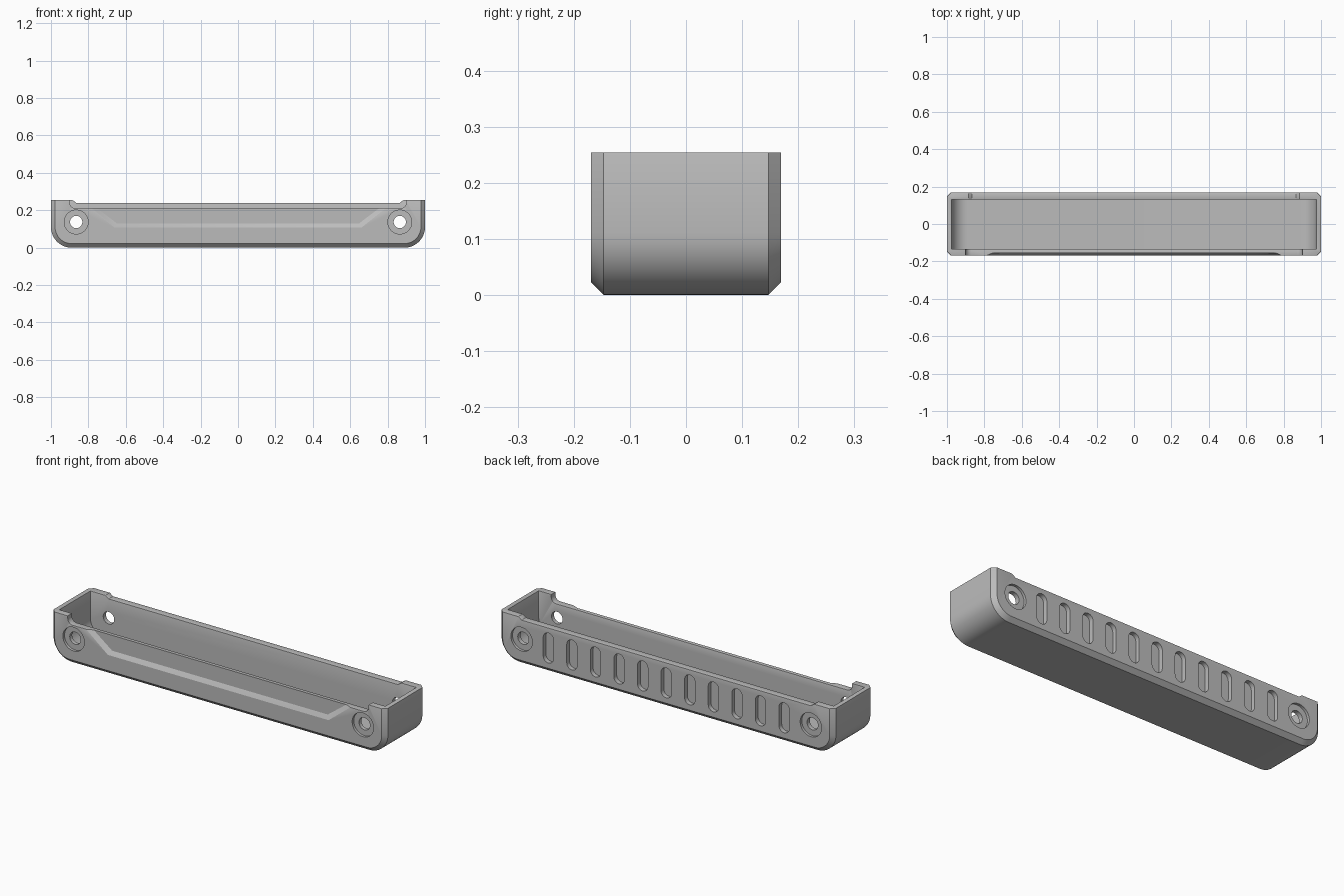
import bpy
import bmesh
from math import sin, cos, pi

cube = bpy.data.objects.get("Cube")
if cube:
    bpy.data.objects.remove(cube, do_unlink=True)

grey = bpy.data.materials.new("plain grey")
grey.use_nodes = True
COLOUR = (0.5, 0.5, 0.5, 1)
grey.diffuse_color = COLOUR
grey.node_tree.nodes["Principled BSDF"].inputs["Base Color"].default_value = COLOUR

TOP, DEPTH, CHAMFER = 0.254, 0.169, 0.022


def arc(cx, cz, r, start, end, steps=12):
    return [(cx + r * cos(start + (end - start) * i / steps),
             cz + r * sin(start + (end - start) * i / steps)) for i in range(steps + 1)]


def tray_outline(half, bottom, top, r):
    """Upright rectangle with rounded bottom corners."""
    right = arc(half - r, bottom + r, r, -pi / 2, 0) + [(half, top)]
    return right + [(-x, z) for x, z in reversed(right)]


def stadium(cx, cz, r, straight):
    return (arc(cx, cz + straight / 2, r, 0, pi)
            + arc(cx, cz - straight / 2, r, pi, 2 * pi))


def circle(cx, cz, r):
    return arc(cx, cz, r, 0, 2 * pi, 40)[:-1]


def mirrored(points):
    return points + [(-x, z) for x, z in reversed(points)]


def loft(name, sections):
    """Solid through matching outlines placed along y."""
    bm = bmesh.new()
    rings = [[bm.verts.new((x, y, z)) for x, z in pts] for y, pts in sections]
    for a, b in zip(rings, rings[1:]):
        for i in range(len(a)):
            j = (i + 1) % len(a)
            bm.faces.new((a[i], a[j], b[j], b[i]))
    bm.faces.new(rings[0])
    bm.faces.new(rings[-1])
    bmesh.ops.recalc_face_normals(bm, faces=bm.faces)
    mesh = bpy.data.meshes.new(name)
    bm.to_mesh(mesh)
    bm.free()
    obj = bpy.data.objects.new(name, mesh)
    bpy.context.collection.objects.link(obj)
    mesh.materials.append(grey)
    return obj


# Outer shell with chamfered front and back edges
full = tray_outline(1, 0, TOP, 0.11)
inset = tray_outline(1 - CHAMFER, CHAMFER, TOP, 0.11 - CHAMFER)
tray = loft("tray_body", [(-DEPTH, inset), (CHAMFER - DEPTH, full),
                          (DEPTH - CHAMFER, full), (DEPTH, inset)])


def cut(*sections):
    """Carve a lofted solid out of the tray."""
    cutter = loft("cutter", sections)
    cutter.hide_render = True
    bpy.ops.object.select_all(action="DESELECT")
    bpy.context.view_layer.objects.active = tray
    tray.select_set(True)
    mod = tray.modifiers.new("cut", "BOOLEAN")
    mod.operation = "DIFFERENCE"
    mod.solver = "EXACT"
    mod.object = cutter
    bpy.ops.object.modifier_apply(modifier=mod.name)
    bpy.data.objects.remove(cutter, do_unlink=True)


# Hollow interior
cavity = tray_outline(0.975, 0.025, 0.4, 0.085)
cut((-0.134, cavity), (0.131, cavity))

# Lowered front rim and shallow dip in the back rim
front_notch = tray_outline(0.9, 0.211, 0.4, 0.03)
cut((-0.3, front_notch), (-0.1, front_notch))
back_dip = mirrored([(0.865, 0.24), (0.95, 0.3)])
cut((0.1, back_dip), (0.3, back_dip))

# Sloped-edge recess on the front
lip = mirrored([(0.66, 0.107), (0.839, 0.25)])
floor = mirrored([(0.645, 0.128), (0.807, 0.25)])
cut((-0.2, lip), (-DEPTH, lip), (-0.154, floor))

# Screw holes through both walls, with counterbores
for x in (-0.865, 0.865):
    hole, bore = circle(x, 0.137, 0.033), circle(x, 0.137, 0.064)
    cut((-0.3, hole), (0.3, hole))
    for side in (-1, 1):
        cut((side * 0.3, bore), (side * (DEPTH - 0.014), bore))

# Blind grip slots along the back
for i in range(-5, 6):
    slot = stadium(i * 0.141, 0.132, 0.031, 0.1)
    cut((0.3, slot), (DEPTH - 0.024, slot))

# Slight bevel along the rim
bm = bmesh.new()
bm.from_mesh(tray.data)
bmesh.ops.remove_doubles(bm, verts=bm.verts, dist=0.0001)
bm.normal_update()
rim = []
for edge in bm.edges:
    if len(edge.link_faces) == 2 and min(v.co.z for v in edge.verts) > 0.205:
        slopes = sorted(f.normal.z for f in edge.link_faces)
        if slopes[1] > 0.75 and slopes[0] < 0.3 and edge.calc_face_angle_signed(0) > 0.5:
            rim.append(edge)
bmesh.ops.bevel(bm, geom=rim, offset=0.006, offset_type="OFFSET", segments=2,
                profile=0.5, affect="EDGES", clamp_overlap=True)
bm.to_mesh(tray.data)
bm.free()

bpy.ops.object.select_all(action="DESELECT")
tray.select_set(True)
bpy.context.view_layer.objects.active = tray
bpy.ops.object.shade_smooth_by_angle(angle=0.5)
